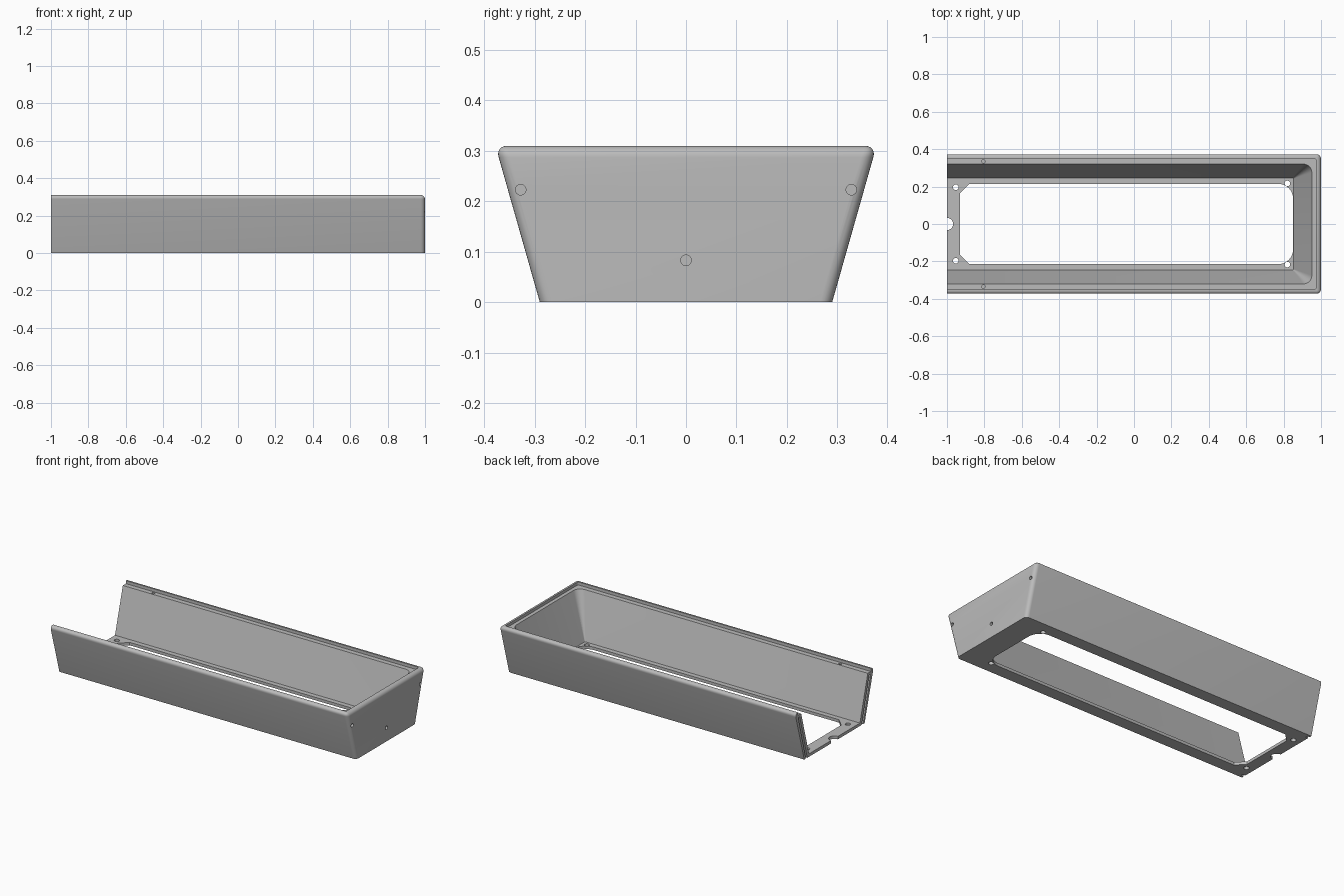
import bpy, bmesh, math
from mathutils import Vector

old = bpy.data.objects.get("Cube")
if old:
    bpy.data.objects.remove(old, do_unlink=True)

grey = bpy.data.materials.new("plain grey")
grey.use_nodes = True
colour = (0.5, 0.5, 0.5, 1)
grey.diffuse_color = colour
grey.node_tree.nodes["Principled BSDF"].inputs["Base Color"].default_value = colour


def loft(name, low, high, z0, z1):
    """Closed solid between two outlines with equal point counts."""
    bm = bmesh.new()
    a = [bm.verts.new((x, y, z0)) for x, y in low]
    b = [bm.verts.new((x, y, z1)) for x, y in high]
    bm.faces.new(a[::-1])
    bm.faces.new(b)
    n = len(a)
    for i in range(n):
        j = (i + 1) % n
        bm.faces.new((a[i], a[j], b[j], b[i]))
    bmesh.ops.recalc_face_normals(bm, faces=bm.faces)
    mesh = bpy.data.meshes.new(name)
    bm.to_mesh(mesh)
    bm.free()
    ob = bpy.data.objects.new(name, mesh)
    bpy.context.collection.objects.link(ob)
    mesh.materials.append(grey)
    return ob


def outline(x0, x1, half, radius, chamfer=0.0, steps=8):
    """Rectangle with rounded corners at x1 and optional chamfers at x0."""
    pts = [(x0 + chamfer, -half)]
    for k in range(2 * steps + 2):
        turn = k if k <= steps else k - 1
        side = -1 if k <= steps else 1
        ang = -math.pi / 2 + turn * math.pi / 2 / steps
        pts.append((x1 - radius + radius * math.cos(ang),
                    side * (half - radius) + radius * math.sin(ang)))
    pts.append((x0 + chamfer, half))
    if chamfer:
        pts += [(x0, half - chamfer), (x0, -half + chamfer)]
    return pts


def cut(body, cutter):
    mod = body.modifiers.new("cut", 'BOOLEAN')
    mod.operation = 'DIFFERENCE'
    mod.solver = 'EXACT'
    mod.object = cutter
    bpy.context.view_layer.objects.active = body
    bpy.ops.object.modifier_apply(modifier=mod.name)
    bpy.data.objects.remove(cutter, do_unlink=True)


def drill(body, centre, radius, depth, axis='Z'):
    turn = (0, math.pi / 2, 0) if axis == 'X' else (0, 0, 0)
    bpy.ops.mesh.primitive_cylinder_add(vertices=24, radius=radius, depth=depth,
                                        location=centre, rotation=turn)
    cutter = bpy.context.object
    cutter.data.materials.append(grey)
    cut(body, cutter)


# Solid block with flared long sides
HEIGHT = 0.31
tray = loft("tray_half",
            [(-1, -0.29), (1, -0.29), (1, 0.29), (-1, 0.29)],
            [(-1, -0.378), (1, -0.378), (1, 0.378), (-1, 0.378)], 0, HEIGHT)

# Round the outer rim and the two upright corners of the closed end
bm = bmesh.new()
bm.from_mesh(tray.data)
edges = []
for e in bm.edges:
    p, q = (v.co for v in e.verts)
    open_end = p.x < 0 and q.x < 0
    on_base = p.z < 0.01 and q.z < 0.01
    if not open_end and not on_base:
        edges.append(e)
bmesh.ops.bevel(bm, geom=edges, offset=0.023, segments=6, profile=0.5,
                affect='EDGES', clamp_overlap=True)
bm.to_mesh(tray.data)
bm.free()

# Sloping interior, open at one end
cut(tray, loft("interior", outline(-1.1, 0.852, 0.245, 0.004),
               outline(-1.1, 0.961, 0.328, 0.05), 0.018, 0.32))

# Recessed ledge for a lid
ledge = outline(-1.1, 0.973, 0.35, 0.01)
cut(tray, loft("ledge", ledge, ledge, 0.292, 0.4))

# Floor opening
hole = outline(-0.93, 0.851, 0.215, 0.08, chamfer=0.05)
cut(tray, loft("opening", hole, hole, -0.1, 0.1))

# Half-round notch at the open end
drill(tray, (-1, 0, 0), 0.033, 0.2)

for side in (-1, 1):
    # Joining slot in the end of each wall
    def strip(y):
        return [(-1.05, side * (y - 0.007)), (-0.982, side * (y - 0.007)),
                (-0.982, side * (y + 0.007)), (-1.05, side * (y + 0.007))]
    cut(tray, loft("slot", strip(0.266), strip(0.341), -0.01, 0.277))
    # Floor, ledge and end screw holes
    drill(tray, (-0.953, side * 0.196, 0), 0.015, 0.2)
    drill(tray, (0.82, side * 0.217, 0), 0.015, 0.1)
    drill(tray, (-0.805, side * 0.335, 0.29), 0.009, 0.06)
    drill(tray, (1, side * 0.328, 0.223), 0.0105, 0.06, 'X')
drill(tray, (1, 0, 0.083), 0.0105, 0.06, 'X')

# Smooth shading with crisp edges
bpy.ops.object.select_all(action='DESELECT')
tray.select_set(True)
bpy.context.view_layer.objects.active = tray
bpy.ops.object.shade_smooth_by_angle(angle=math.radians(30))
